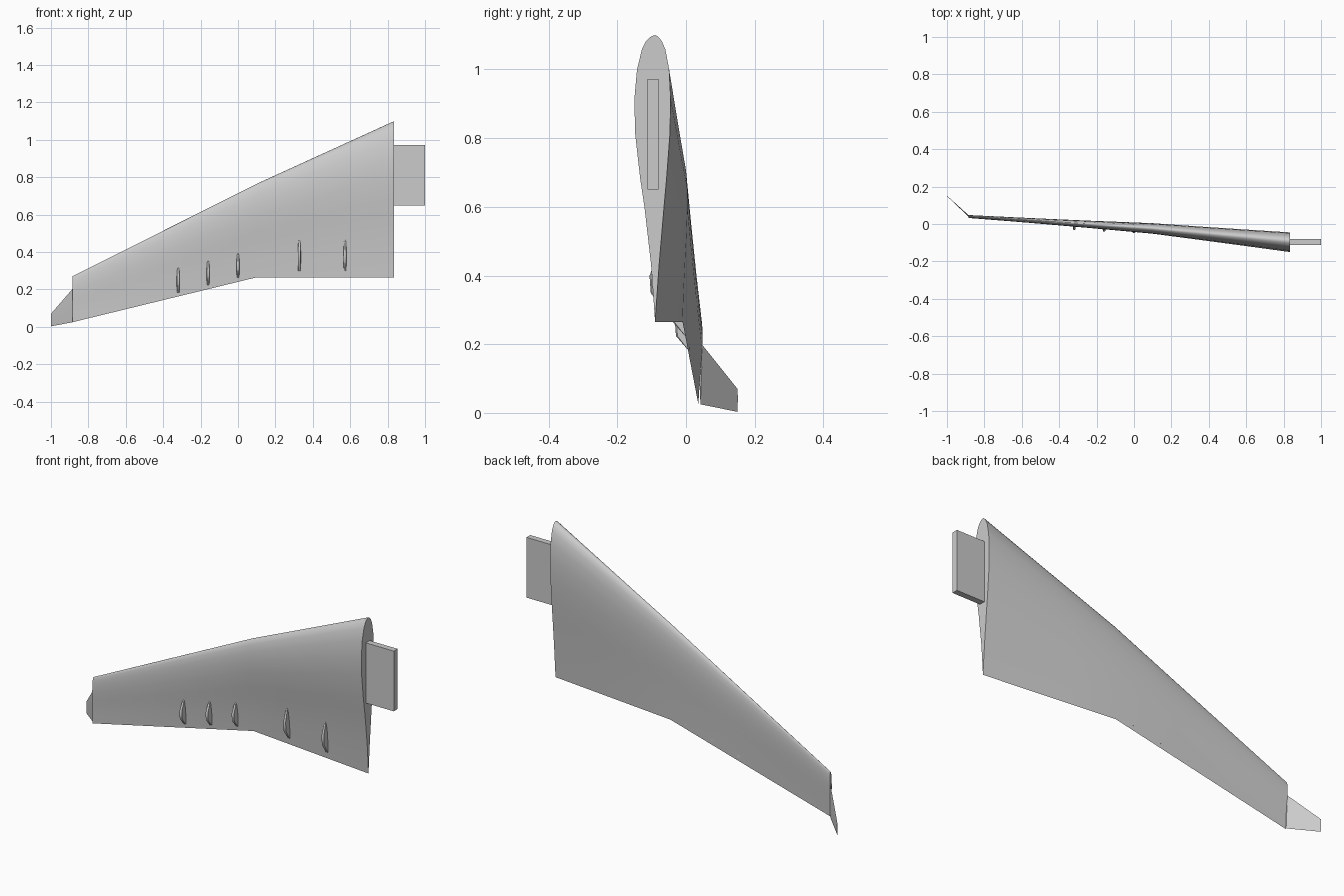
import bpy, bmesh, math

cube = bpy.data.objects.get("Cube")
if cube:
    bpy.data.objects.remove(cube, do_unlink=True)

grey = bpy.data.materials.new("light_grey")
grey.use_nodes = True
colour = (0.6, 0.6, 0.6, 1)
grey.diffuse_color = colour
grey.node_tree.nodes["Principled BSDF"].inputs["Base Color"].default_value = colour


def loft(name, rings, smooth=None):
    """Skin a row of equal closed rings and cap both ends."""
    bm = bmesh.new()
    rows = [[bm.verts.new(p) for p in ring] for ring in rings]
    n = len(rows[0])
    for a, b in zip(rows, rows[1:]):
        for i in range(n):
            j = (i + 1) % n
            bm.faces.new((a[i], a[j], b[j], b[i]))
    bm.faces.new(rows[0])
    bm.faces.new(rows[-1])
    bmesh.ops.recalc_face_normals(bm, faces=bm.faces)
    mesh = bpy.data.meshes.new(name)
    bm.to_mesh(mesh)
    bm.free()
    mesh.materials.append(grey)
    obj = bpy.data.objects.new(name, mesh)
    bpy.context.collection.objects.link(obj)
    if smooth:
        bpy.ops.object.select_all(action='DESELECT')
        obj.select_set(True)
        bpy.context.view_layer.objects.active = obj
        bpy.ops.object.shade_smooth_by_angle(angle=math.radians(smooth))
    return obj


# Aerofoil: chord fraction from the nose, upper and lower heights
FOIL = [(0, 0, 0), (.004, .009, .013), (.02, .023, .031), (.05, .036, .046),
        (.12, .049, .063), (.22, .054, .072), (.34, .052, .07), (.5, .04, .052),
        (.6, .031, .037), (.8, .014, .014), (1, 0, 0)]

# Span stations: x, nose z, tail z, nose y, tail y, thickness factor
STATIONS = [(.835, 1.1, .265, -.09, -.09, 1),
            (.1, .765, .265, -.023, -.01, .88),
            (-.885, .27, .025, .043, .036, .49)]


def station(x):
    """Blend the span stations at x."""
    a, b = STATIONS[:2] if x > STATIONS[1][0] else STATIONS[1:]
    f = (x - a[0]) / (b[0] - a[0])
    return [p + (q - p) * f for p, q in zip(a, b)]


def point(s, t, height):
    x, z0, z1, y0, y1, k = s
    return (x, y0 + (y1 - y0) * t + height * k * (z0 - z1), z0 + (z1 - z0) * t)


def section(x):
    s = station(x)
    upper = [point(s, t, u) for t, u, _ in FOIL]
    lower = [point(s, t, -l) for t, _, l in FOIL[1:-1]]
    return upper + lower[::-1]


def lower_surface(x, z):
    """y of the wing's front (lower) skin."""
    s = station(x)
    t = (s[1] - z) / (s[1] - s[2])
    for (ta, _, la), (tb, _, lb) in zip(FOIL, FOIL[1:]):
        if ta <= t <= tb:
            return point(s, t, -(la + (lb - la) * (t - ta) / (tb - ta)))[1]


# Main wing panel
spans = [.835, .59, .345, .1, -.23, -.56, -.885]
loft("wing", [section(x) for x in spans], 60)

# Upturned winglet at the tip
def blade(x, y, top, bottom, half):
    mid = top + (bottom - top) * .4
    return [(x, y, top), (x, y + half, mid), (x, y, bottom), (x, y - half, mid)]

loft("winglet", [blade(-.883, .042, .205, .025, .004),
                 blade(-1, .15, .07, .003, .001)], 30)

# Root spar that plugs into the body
loft("root_spar", [[(x, -.112, .65), (x, -.08, .65), (x, -.08, .972), (x, -.112, .972)]
                   for x in (.8, 1)])

# Flap track fairings under the wing: fraction down, depth, half width
FAIRING = [(0, .002, .003), (.1, .012, .006), (.4, .035, .008),
           (.7, .035, .008), (1, .004, .006)]


def fairing(name, x, top, bottom):
    rings = []
    for f, depth, half in FAIRING:
        z = top + (bottom - top) * f
        y = lower_surface(x, z)
        ring = [(x + half, y + .003, z)]
        for i in range(7):
            a = math.pi * i / 6
            ring.append((x + half * math.cos(a),
                         y - depth * (.75 + .25 * math.sin(a)) * (i not in (0, 6)), z))
        ring.append((x - half, y + .003, z))
        rings.append(ring)
    loft(name, rings, 35)


for i, (x, top, bottom) in enumerate([(.572, .465, .3), (.328, .462, .3), (0, .392, .265),
                                      (-.16, .352, .225), (-.32, .315, .185)]):
    fairing(f"flap_fairing_{i + 1}", x, top, bottom)
